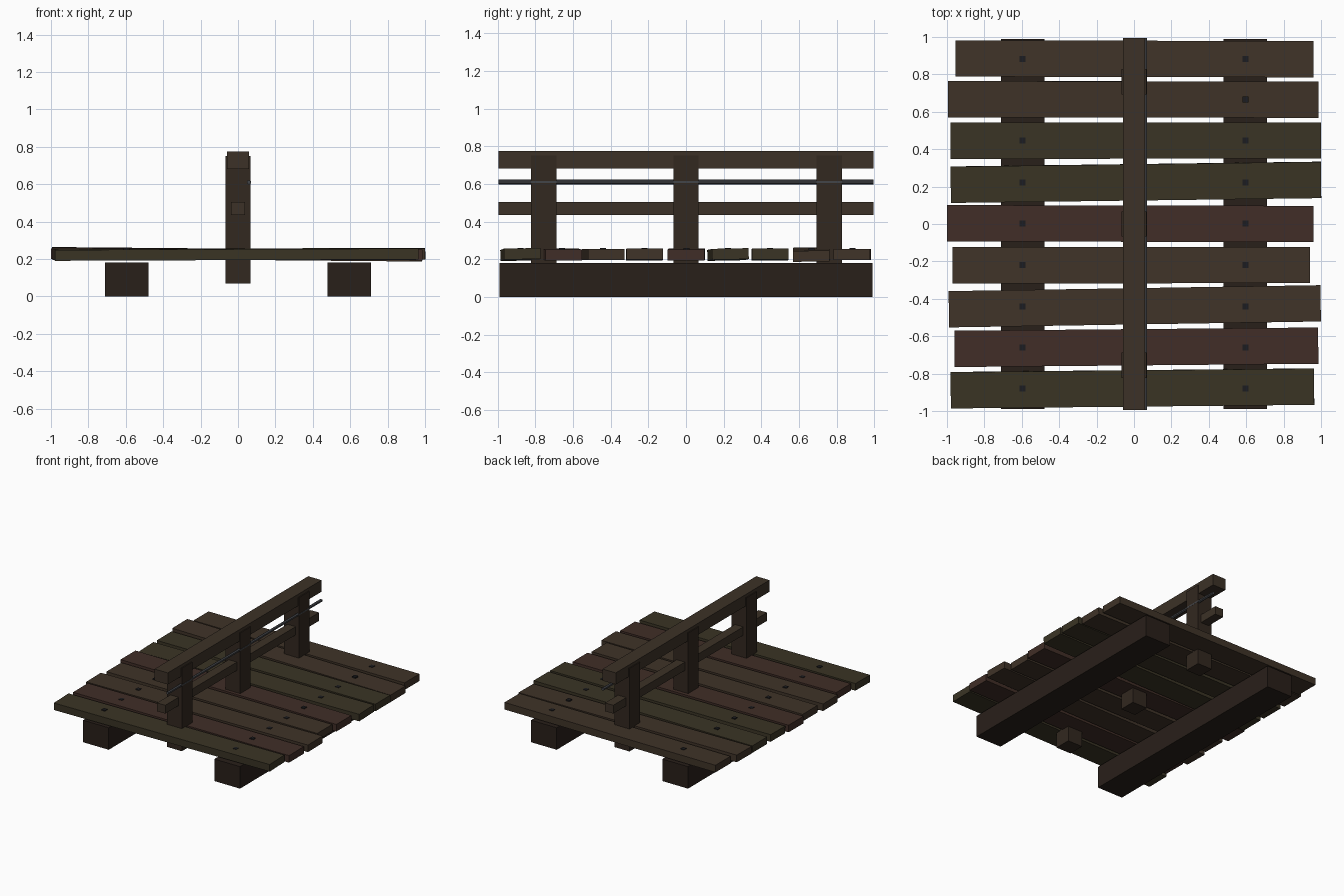
import bpy
from math import atan


def mat(name, r, g, b):
    m = bpy.data.materials.new(name)
    m.diffuse_color = (r, g, b, 1)
    return m


BEAM = mat("dark_wood", 0.022, 0.014, 0.010)
POST = mat("post_wood", 0.032, 0.021, 0.014)
RAIL = mat("rail_wood", 0.045, 0.031, 0.020)
IRON = mat("nail_iron", 0.012, 0.012, 0.014)
ROD = mat("rod_steel", 0.055, 0.058, 0.065)
TONES = {"brown": mat("plank_brown", 0.050, 0.033, 0.021),
         "olive": mat("plank_olive", 0.042, 0.034, 0.018),
         "red": mat("plank_red", 0.052, 0.027, 0.020)}


def box(name, centre, size, material, rot=(0, 0, 0)):
    bpy.ops.mesh.primitive_cube_add(size=1, location=centre, rotation=rot)
    o = bpy.context.object
    o.name = name
    o.scale = size
    o.data.materials.append(material)
    return o


# support beams under the deck
for x in (-0.595, 0.595):
    box("support_beam", (x, 0, 0.09), (0.233, 1.98, 0.18), BEAM)

# uneven deck planks: x min, x max, y centre, yaw slope, rise along x, roll, tone
planks = [
    (-0.955, 0.96, 0.883, -0.002, 0.001, 0.00, "brown"),
    (-0.995, 0.985, 0.666, -0.001, -0.009, 0.01, "brown"),
    (-0.98, 1.00, 0.446, 0.001, 0.003, 0.00, "olive"),
    (-0.98, 1.00, 0.223, 0.013, 0.003, 0.02, "olive"),
    (-1.00, 0.96, 0.002, -0.002, -0.003, 0.00, "red"),
    (-0.97, 0.94, -0.220, 0.001, 0.002, 0.00, "brown"),
    (-0.99, 0.998, -0.440, 0.016, 0.001, 0.00, "brown"),
    (-0.96, 0.985, -0.659, 0.009, -0.003, 0.00, "red"),
    (-0.98, 0.963, -0.879, 0.010, 0.004, 0.02, "olive"),
]
for x0, x1, y, yaw, rise, roll, tone in planks:
    box("deck_plank", ((x0 + x1) / 2, y, 0.225), (x1 - x0, 0.194, 0.058),
        TONES[tone], (roll, -atan(rise), atan(yaw)))
    # square nail heads over the beams
    for x in (-0.595, 0.595):
        box("nail", (x, y, 0.244), (0.032, 0.032, 0.03), IRON)

# railing posts through the deck
for y in (-0.755, 0, 0.76):
    box("rail_post", (0, y, 0.41), (0.135, 0.135, 0.68), POST)

# handrail, middle rail and thin rod
box("top_rail", (0, 0, 0.728), (0.12, 1.99, 0.095), RAIL)
box("middle_rail", (0, 0, 0.47), (0.075, 1.99, 0.068), RAIL)
bpy.ops.mesh.primitive_cylinder_add(vertices=6, radius=0.012, depth=1.99,
                                    location=(0.058, 0, 0.61), rotation=(1.5708, 0, 0))
rod = bpy.context.object
rod.name = "rail_rod"
rod.data.materials.append(ROD)
